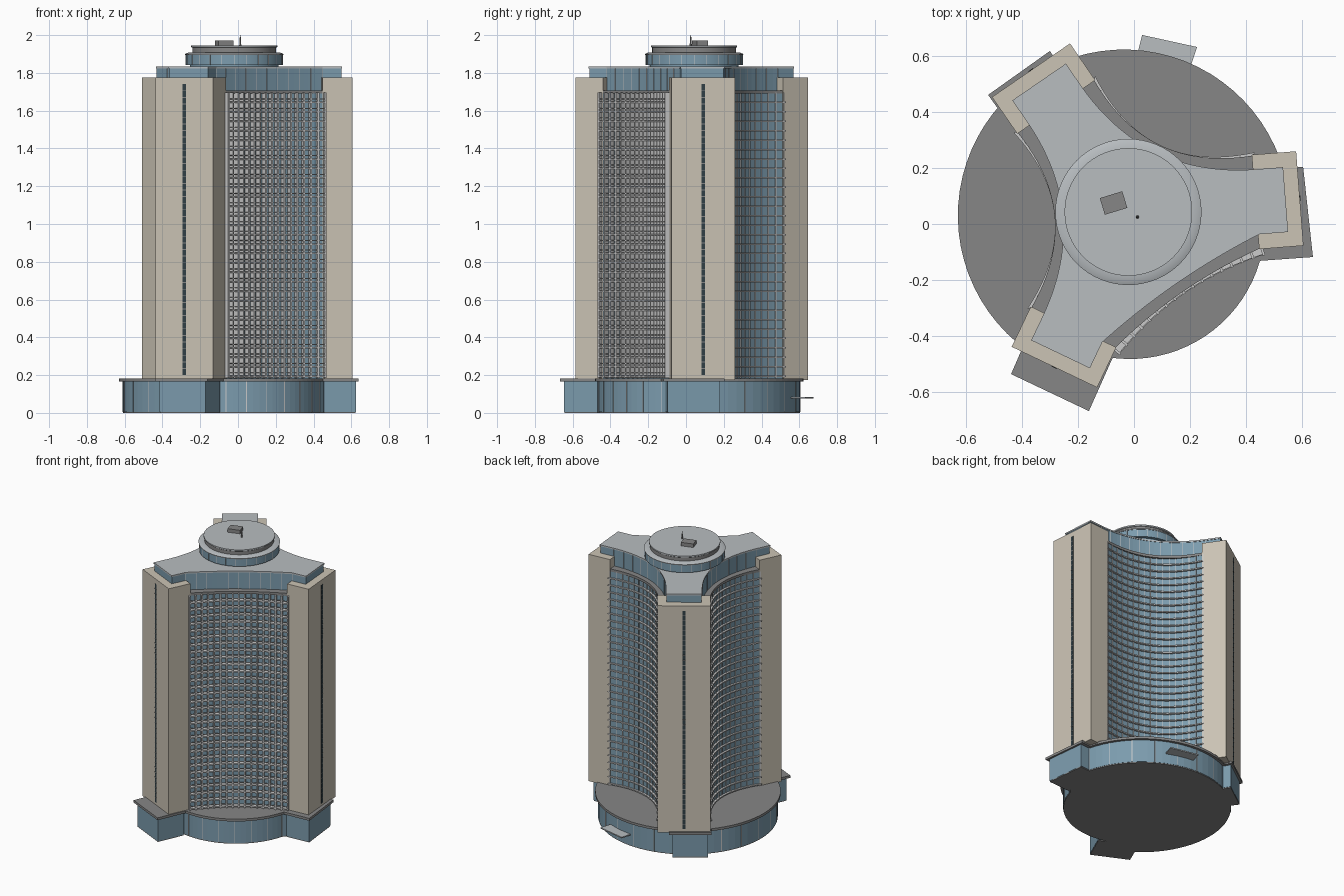
import bpy, bmesh
from math import sin, cos, pi, radians, atan2
from mathutils import Vector, Matrix

if "Cube" in bpy.data.objects:
    bpy.data.objects.remove(bpy.data.objects["Cube"])

CX, CY = -0.02, 0.043            # tower axis
WINGS = [radians(a) for a in (4.5, 124.5, 244.5)]
FACADES = [(radians(64.5), False), (radians(184.5), False), (radians(304.5), True)]


def mat(name, c):
    m = bpy.data.materials.new(name)
    m.diffuse_color = (*c, 1)
    m.use_nodes = True
    m.node_tree.nodes["Principled BSDF"].inputs["Base Color"].default_value = m.diffuse_color
    return m


GLASS = mat("blue_glass", (0.20, 0.33, 0.42))
STONE = mat("tan_stone", (0.60, 0.55, 0.46))
GREY = mat("roof_grey", (0.48, 0.51, 0.53))
DARK = mat("dark_grey", (0.24, 0.24, 0.24))
PALE = mat("pale_frame", (0.55, 0.56, 0.57))
SLIT = mat("dark_glass", (0.03, 0.05, 0.06))


def prism(bm, pts, z0, z1):
    lo = [bm.verts.new((x, y, z0)) for x, y in pts]
    hi = [bm.verts.new((x, y, z1)) for x, y in pts]
    bm.faces.new(lo[::-1])
    bm.faces.new(hi)
    for i in range(len(pts)):
        j = (i + 1) % len(pts)
        bm.faces.new((lo[i], lo[j], hi[j], hi[i]))


def box(bm, x, y, z, sx, sy, sz, rot=0):
    m = (Matrix.Translation((x, y, z)) @ Matrix.Rotation(rot, 4, 'Z')
         @ Matrix.Diagonal((sx, sy, sz, 1)))
    bmesh.ops.create_cube(bm, size=1, matrix=m)


def finish(name, bm, material, smooth=False):
    bmesh.ops.recalc_face_normals(bm, faces=bm.faces)
    me = bpy.data.meshes.new(name)
    bm.to_mesh(me)
    bm.free()
    ob = bpy.data.objects.new(name, me)
    me.materials.append(material)
    bpy.context.collection.objects.link(ob)
    if smooth:
        bpy.context.view_layer.objects.active = ob
        ob.select_set(True)
        bpy.ops.object.shade_smooth_by_angle(angle=radians(30))
        ob.select_set(False)
    return ob


def solid(name, pts, z0, z1, material):
    bm = bmesh.new()
    prism(bm, pts, z0, z1)
    return finish(name, bm, material)


def polar(a, r, t):
    """World point at distance r along direction a, t sideways (left)."""
    return (CX + r * cos(a) - t * sin(a), CY + r * sin(a) + t * cos(a))


def arc(a, mid, ret, half, off=0, n=24):
    """Concave facade curve between two neighbouring wings."""
    r_end = ret * 0.5 + half * sin(pi / 3)
    t_end = ret * sin(pi / 3) - half * 0.5
    return [polar(a, mid + (r_end - mid) * u * u + off, t_end * u)
            for u in (2 * i / n - 1 for i in range(n + 1))]


def outline(end, half, ret, mid, mid_front):
    pts = []
    for w, (f, front) in zip(WINGS, FACADES):
        pts += [polar(w, end, -half), polar(w, end, half)]
        pts += arc(f, mid_front if front else mid, ret, half)
    return pts


def podium_plan(d):
    """Large arc around back and left, smaller arc at the front right."""
    pts = []
    for x, y, r, a0, a1, n in ((-0.036, 0.03, 0.593, 0, 235, 48), (-0.014, 0, 0.482, -105, -16, 20)):
        for i in range(n + 1):
            a = radians(a0 + (a1 - a0) * i / n)
            pts.append((x + (r - d) * cos(a), y + (r - d) * sin(a)))
    return pts


def inset(pts, d):
    c = sum((Vector(p) for p in pts), Vector((0, 0))) / len(pts)
    return [tuple(Vector(p) + (c - Vector(p)).normalized() * d) for p in pts]


# Podium: rounded plan plus a block under each wing
BLOCKS = [[(0.604, 0.204), (0.42, 0.19), (0.443, -0.132), (0.639, -0.118)],
          [(-0.439, -0.536), (-0.161, -0.668), (-0.07, -0.464), (-0.35, -0.33)],
          [(-0.521, 0.461), (-0.42, 0.32), (-0.2, 0.45), (-0.30, 0.618)]]
for name, d, z0, z1, m in (("podium_underside", 0.02, 0, 0.006, DARK),
                           ("podium_glass", 0.018, 0.006, 0.166, GLASS),
                           ("podium_roof", 0, 0.166, 0.183, DARK)):
    bm = bmesh.new()
    prism(bm, podium_plan(d), z0, z1)
    for b in BLOCKS:
        prism(bm, inset(b, d * 1.4), z0, z1)
    finish(name, bm, m)

# Podium mullions
bm = bmesh.new()
for x, y in podium_plan(0.018)[::3]:
    box(bm, x, y, 0.086, 0.004, 0.004, 0.16, atan2(y, x))
finish("podium_mullions", bm, PALE)

# Entrance canopy
solid("entrance_canopy", [(0.029, 0.675), (0.01, 0.60), (0.20, 0.555), (0.225, 0.632)],
      0.076, 0.084, GREY)

# Tower body and its roof ledge, then the set-back glazed crown
solid("tower_glass", outline(0.60, 0.165, 0.46, 0.25, 0.325), 0.18, 1.695, GLASS)
solid("facade_ledge", outline(0.60, 0.166, 0.46, 0.264, 0.345), 1.69, 1.708, DARK)
solid("crown_glass", outline(0.56, 0.113, 0.46, 0.232, 0.305), 1.70, 1.824, GLASS)
solid("crown_roof", outline(0.563, 0.116, 0.46, 0.235, 0.308), 1.824, 1.834, GREY)

# Stone piers wrapping the wing ends, with window slits
piers, slits, bars = bmesh.new(), bmesh.new(), bmesh.new()
for w in WINGS:
    prism(piers, [polar(w, r, t) for r, t in (
        (0.455, -0.169), (0.614, -0.169), (0.614, 0.169), (0.455, 0.169),
        (0.455, 0.113), (0.56, 0.113), (0.56, -0.113), (0.455, -0.113))], 0.175, 1.775)
    x, y = polar(w, 0.614, 0)
    box(slits, x, y, 0.97, 0.003, 0.02, 1.54, w)
    for i in range(1, 44):
        box(bars, x, y, 0.20 + i * 0.035, 0.005, 0.02, 0.004, w)
finish("stone_piers", piers, STONE)
finish("pier_window_slits", slits, SLIT)
finish("slit_bars", bars, DARK)

# Facade floors, balcony rails and mullions
FLOORS, BAYS, HALF = 30, 16, 0.165
STEP = (1.69 - 0.19) / FLOORS
floors, rails, mullions = bmesh.new(), bmesh.new(), bmesh.new()
for f, front in FACADES:
    wall = 0.325 if front else 0.25
    depth = 0.028 if front else 0.014
    inner = arc(f, wall, 0.46, HALF, -0.01)
    outer = arc(f, wall, 0.46, HALF, depth)
    rail_in = arc(f, wall, 0.46, HALF, depth - 0.004)
    for i in range(FLOORS):
        z = 0.19 + i * STEP
        prism(floors, inner + outer[::-1], z, z + 0.008)
        if front:
            prism(rails, rail_in + outer[::-1], z + 0.020, z + 0.024)
    line = arc(f, wall, 0.46, HALF, depth * 0.5 if front else 0.002, BAYS)
    for i, (x, y) in enumerate(line):
        p, q = line[max(i - 1, 0)], line[min(i + 1, BAYS)]
        rot = atan2(q[1] - p[1], q[0] - p[0])
        box(mullions, x, y, 0.94, 0.009 if front else 0.004,
            depth + 0.004 if front else 0.008, 1.51, rot)
finish("floor_slabs", floors, PALE)
finish("balcony_rails", rails, PALE)
finish("facade_mullions", mullions, PALE)

# Crown mullions along the roof edge
bm = bmesh.new()
for f, front in FACADES:
    for x, y in arc(f, 0.305 if front else 0.232, 0.46, 0.113, 0, 10):
        box(bm, x, y, 1.765, 0.003, 0.003, 0.12, f)
finish("crown_mullions", bm, PALE)


# Round rooftop lounge: lathed profiles
def lathe(name, profile, material, n=64):
    bm = bmesh.new()
    rings = [[bm.verts.new((CX + r * cos(2 * pi * i / n), CY + r * sin(2 * pi * i / n), z))
              for i in range(n)] for r, z in profile]
    for a, b in zip(rings, rings[1:]):
        for i in range(n):
            j = (i + 1) % n
            bm.faces.new((a[i], a[j], b[j], b[i]))
    bm.faces.new(rings[0][::-1])
    bm.faces.new(rings[-1])
    return finish(name, bm, material, True)


lathe("lounge_glass", [(0.235, 1.83), (0.235, 1.842), (0.256, 1.842), (0.256, 1.896)], GLASS)
lathe("lounge_cornice", [(0.259, 1.894), (0.261, 1.90), (0.245, 1.907), (0.22, 1.909)], GREY)
lathe("roof_drum", [(0.222, 1.905), (0.222, 1.936)], DARK)
lathe("roof_disc", [(0.224, 1.934), (0.228, 1.937), (0.228, 1.946)], GREY)
bm = bmesh.new()
for i in range(24):
    a = 2 * pi * i / 24
    box(bm, CX + 0.256 * cos(a), CY + 0.256 * sin(a), 1.869, 0.003, 0.003, 0.054, a)
finish("lounge_mullions", bm, PALE)

# Plant box and antenna
bm = bmesh.new()
box(bm, -0.073, 0.075, 1.958, 0.084, 0.062, 0.026, radians(17))
finish("plant_box", bm, DARK)
bm = bmesh.new()
bmesh.ops.create_cone(bm, cap_ends=True, segments=10, radius1=0.006, radius2=0.002, depth=0.056,
                      matrix=Matrix.Translation((0.012, 0.025, 1.972)))
finish("antenna", bm, DARK)
